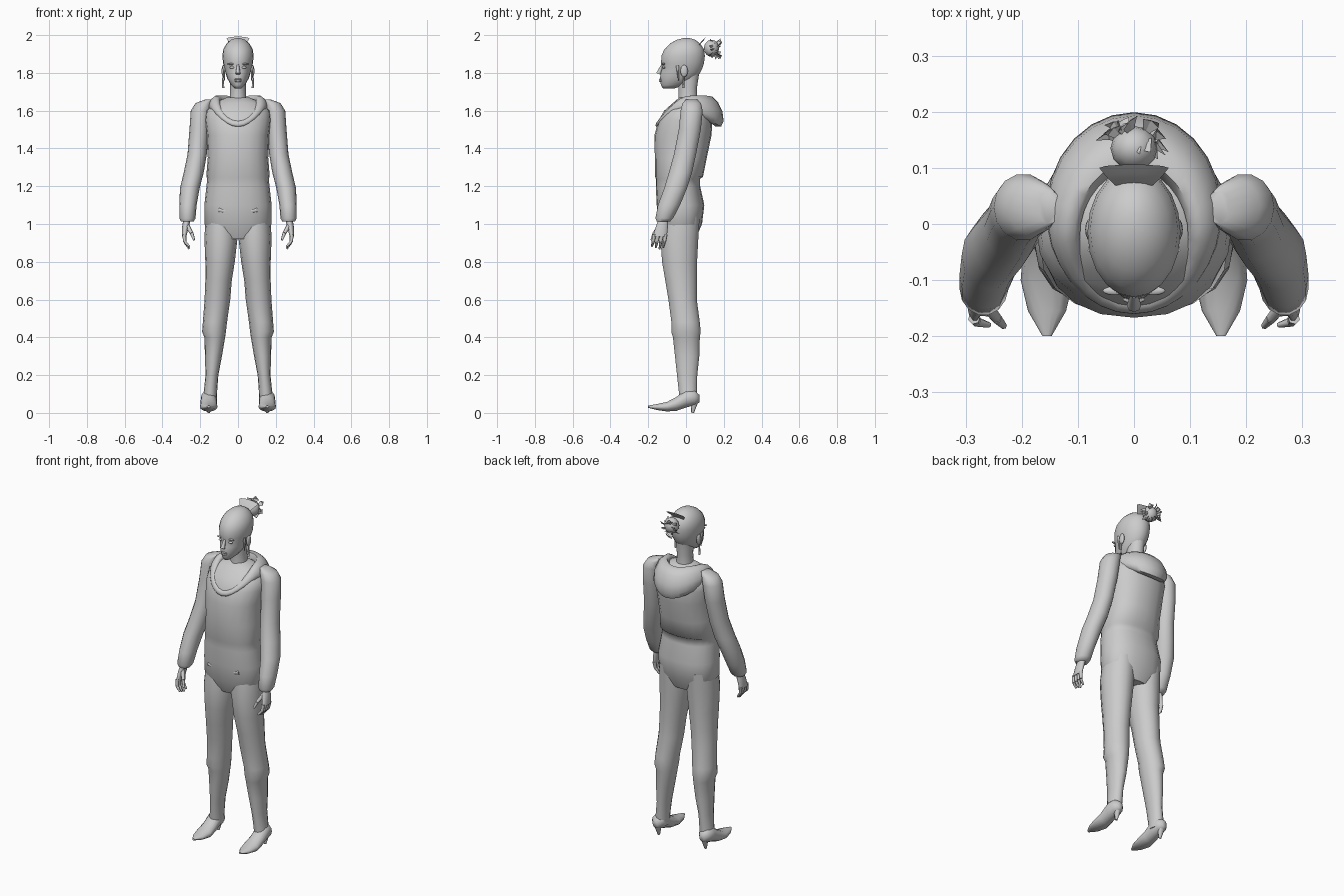
import bpy, bmesh, math, random
from mathutils import Vector

cube = bpy.data.objects.get("Cube")
if cube:
    bpy.data.objects.remove(cube, do_unlink=True)

grey = bpy.data.materials.new("light grey")
grey.use_nodes = True
grey.diffuse_color = (0.6, 0.6, 0.6, 1)
grey.node_tree.nodes["Principled BSDF"].inputs["Base Color"].default_value = grey.diffuse_color


def finish(name, bm, mirrored=False, angle=60):
    """Turn a bmesh into a shaded object, optionally mirrored across x."""
    bmesh.ops.recalc_face_normals(bm, faces=bm.faces)
    mesh = bpy.data.meshes.new(name)
    bm.to_mesh(mesh)
    bm.free()
    mesh.materials.append(grey)
    mesh.shade_smooth()
    mesh.set_sharp_from_angle(angle=math.radians(angle))
    obj = bpy.data.objects.new(name, mesh)
    bpy.context.collection.objects.link(obj)
    if mirrored:
        obj.modifiers.new("mirror", 'MIRROR').use_clip = False
    return obj


def skin(bm, rings, closed=False):
    """Bridge equally sized rings of points; cap the ends unless closed."""
    loops = [[bm.verts.new(p) for p in ring] for ring in rings]
    pairs = list(zip(loops, loops[1:]))
    if closed:
        pairs.append((loops[-1], loops[0]))
    else:
        bm.faces.new(loops[0])
        bm.faces.new(loops[-1])
    for low, high in pairs:
        for i in range(len(low)):
            j = (i + 1) % len(low)
            bm.faces.new((low[i], low[j], high[j], high[i]))


def oval(centre, u, v, sides=16, power=2.0):
    """Superellipse ring around a centre, spanned by two half axes."""
    points = []
    for i in range(sides):
        a = math.tau * i / sides
        c, s = math.cos(a), math.sin(a)
        c = math.copysign(abs(c) ** (2 / power), c)
        s = math.copysign(abs(s) ** (2 / power), s)
        points.append(Vector(centre) + Vector(u) * c + Vector(v) * s)
    return points


def body(name, rows, power):
    """Central part from rows of height, half width, front and back."""
    bm = bmesh.new()
    skin(bm, [oval((0, (front + back) / 2, z), (width, 0, 0),
                   (0, (back - front) / 2, 0), 20, power)
              for z, width, front, back in rows])
    return finish(name, bm)


def limb(name, rows):
    """Mirrored part from rows of x, y, z and horizontal half sizes."""
    bm = bmesh.new()
    skin(bm, [oval((x, y, z), (rx, 0, 0), (0, ry, 0), 14)
              for x, y, z, rx, ry in rows])
    return finish(name, bm, True)


def rod(bm, start, end, r_start, r_end, sides=6):
    """Tapered rod between two points."""
    start, end = Vector(start), Vector(end)
    axis = (end - start).normalized()
    u = axis.orthogonal().normalized()
    v = axis.cross(u)
    skin(bm, [oval(p, u * r, v * r, sides)
              for p, r in ((start, r_start), (end, r_end))])


def blob(name, centre, size, mirrored=False):
    """Ellipsoid."""
    bm = bmesh.new()
    bmesh.ops.create_uvsphere(bm, u_segments=12, v_segments=8, radius=1)
    bmesh.ops.scale(bm, vec=size, verts=bm.verts)
    bmesh.ops.translate(bm, vec=centre, verts=bm.verts)
    return finish(name, bm, mirrored)


# Torso with hips, waist and jacket hem
body("torso", [
    (.92, .12, -.11, .05), (1, .178, -.145, .085), (1.1, .178, -.155, .097),
    (1.2, .167, -.16, .075), (1.24, .163, -.16, .075), (1.25, .168, -.163, .09),
    (1.35, .16, -.165, .11), (1.47, .165, -.167, .135), (1.55, .175, -.145, .14),
    (1.6, .17, -.115, .13), (1.64, .13, -.07, .1), (1.67, .06, -.035, .06),
], 2.3)

# Neck and head
body("neck", [(1.58, .06, -.05, .07), (1.66, .044, -.04, .06),
              (1.72, .042, -.04, .058), (1.8, .045, -.05, .07)], 2)
body("head", [
    (1.718, .018, -.122, -.06), (1.735, .036, -.133, -.01), (1.77, .057, -.137, .05),
    (1.8, .066, -.135, .075), (1.825, .073, -.127, .087), (1.85, .079, -.132, .095),
    (1.89, .083, -.13, .1), (1.925, .078, -.115, .095), (1.955, .061, -.085, .075),
    (1.975, .038, -.05, .05), (1.984, .012, -.015, .02),
], 2)

# Face details
bm = bmesh.new()
rod(bm, (0, -.124, 1.845), (0, -.145, 1.795), .006, .013, 8)
finish("nose", bm)
for name, height, thick in (("upper_lip", 1.766, .005), ("lower_lip", 1.757, .006)):
    blob(name, (0, -.134, height), (.02, .008, thick))
blob("brows", (.034, -.119, 1.847), (.022, .008, .005), True)
blob("eyes", (.031, -.117, 1.829), (.014, .008, .007), True)
blob("ears", (.078, -.01, 1.81), (.009, .02, .032), True)

# Earrings and locks beside the ears
bm = bmesh.new()
rod(bm, (.08, -.012, 1.785), (.079, -.015, 1.72), .003, .007)
rod(bm, (.074, -.045, 1.84), (.072, -.04, 1.76), .009, .002)
finish("earrings_and_locks", bm, True)

# Hair bun: a core, a fan shaped band and loose pointed locks
blob("hair_bun", (0, .135, 1.93), (.042, .04, .045))
bm = bmesh.new()
skin(bm, [oval((0, y, z), (w, 0, 0), (0, .006, .01), 10)
          for y, z, w in ((.07, 1.95, .035), (.085, 1.967, .05), (.1, 1.982, .062))])
finish("hair_band", bm)
random.seed(4)
bm = bmesh.new()
hub = Vector((0, .14, 1.925))
for i in range(18):
    turn = math.tau * i / 18
    out = Vector((math.cos(turn), random.uniform(-.5, .8), math.sin(turn))).normalized()
    side = out.orthogonal().normalized() * random.uniform(.01, .02)
    lift = Vector((0, .012, 0))
    reach = random.uniform(.055, .075)
    base, tip = hub + out * .025, hub + out * reach
    middle = (base + tip) / 2 + lift
    corners = [bm.verts.new(p) for p in (base, middle + side, tip, middle - side)]
    spine = bm.verts.new(middle + lift / 2)
    for a, b in zip(corners, corners[1:] + corners[:1]):
        bm.faces.new((a, b, spine))
finish("loose_locks", bm, angle=10)

# Hood and V collar as one band with a varying section
bm = bmesh.new()
rings = []
for i in range(28):
    turn = math.tau * i / 28
    back = (1 + math.cos(turn)) / 2
    front = max(0, -math.cos(turn))
    out = Vector((math.sin(turn), math.cos(turn), 0))
    centre = Vector((.125 * math.sin(turn), .148 * math.cos(turn),
                     1.645 - .05 * back ** 3 - .115 * front ** 1.6))
    thick = .012 + .033 * back
    tall = .016 + .068 * back ** 1.5
    rings.append(oval(centre, out * thick, Vector((0, 0, tall)) - out * tall * .3, 10))
skin(bm, rings, closed=True)
finish("hood", bm)

# Sleeves
limb("sleeves", [
    (.15, .03, 1.66, .02, .03), (.18, .03, 1.64, .045, .05), (.197, .03, 1.6, .053, .06),
    (.205, .02, 1.5, .052, .06), (.216, -.005, 1.37, .051, .06),
    (.235, -.03, 1.27, .053, .063), (.255, -.055, 1.19, .052, .062),
    (.265, -.09, 1.1, .046, .06), (.268, -.115, 1.03, .043, .048),
    (.268, -.12, 1.012, .033, .035),
])

# Hands
limb("palms", [(.268, -.12, 1.03, .02, .025), (.278, -.128, .985, .018, .033),
               (.285, -.138, .935, .012, .038)])
bm = bmesh.new()
for i in range(4):
    y = -.108 - .02 * i
    knuckle = (.285, y, .945)
    joint = (.281, y - .006, .905)
    rod(bm, knuckle, joint, .011, .009)
    rod(bm, joint, (.258, y - .012, .868 + .007 * abs(i - 1)), .009, .005)
rod(bm, (.268, -.14, .99), (.245, -.168, .95), .013, .01)
rod(bm, (.245, -.168, .95), (.232, -.182, .915), .01, .006)
finish("fingers", bm, True)

# Trouser legs with a gathered cuff below the knee
limb("legs", [
    (.09, -.025, 1.04, .08, .1), (.09, -.035, .93, .088, .103),
    (.095, -.034, .8, .078, .095), (.103, -.026, .7, .07, .086),
    (.109, -.018, .6, .068, .077), (.122, -.002, .48, .064, .077),
    (.127, 0, .43, .063, .08), (.123, .002, .4, .055, .073),
    (.13, .006, .3, .045, .066), (.138, .006, .2, .034, .055),
    (.145, .01, .12, .035, .05), (.15, .01, .06, .038, .045),
])

# Pointed shoes with thin heels
bm = bmesh.new()
skin(bm, [oval((.155, y, z), (rx, 0, 0), (0, 0, rz), 14)
          for y, z, rx, rz in ((.072, .075, .015, .02), (.045, .08, .038, .04),
                               (0, .075, .042, .048), (-.05, .048, .043, .038),
                               (-.1, .033, .047, .026), (-.155, .031, .034, .016),
                               (-.2, .033, .008, .006))])
rod(bm, (.155, .045, .065), (.155, .035, 0), .022, .007, 8)
finish("shoes", bm, True)

# Pocket folds on the lower jacket
bm = bmesh.new()
rod(bm, (.03, -.14, 1.06), (.1, -.13, 1.075), .008, .014)
finish("pocket_folds", bm, True)
